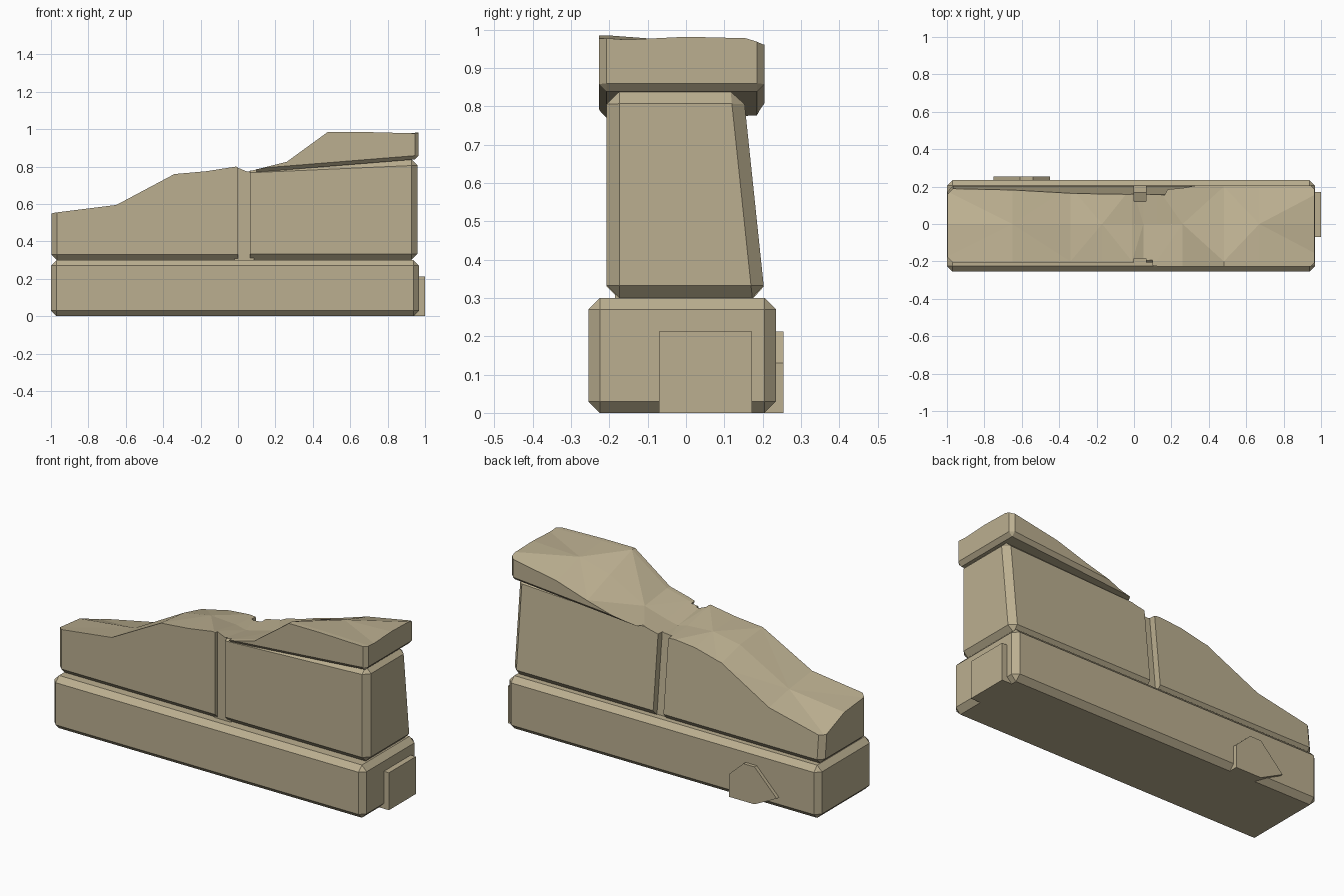
import bpy, bmesh
from mathutils import Vector

if "Cube" in bpy.data.objects:
    bpy.data.objects.remove(bpy.data.objects["Cube"])


def finish(name, bm):
    bmesh.ops.recalc_face_normals(bm, faces=bm.faces)
    mesh = bpy.data.meshes.new(name)
    bm.to_mesh(mesh)
    bm.free()
    obj = bpy.data.objects.new(name, mesh)
    bpy.context.collection.objects.link(obj)
    return obj


def block(name, x, y, z, bevel=0.0, keep=None, shape=None):
    """Box from ranges; shape moves corners, keep picks the chamfered edges."""
    bm = bmesh.new()
    bmesh.ops.create_cube(bm, size=1)
    for v in bm.verts:
        v.co = Vector([r[0] if c < 0 else r[1] for c, r in zip(v.co, (x, y, z))])
    edges = [e for e in bm.edges
             if keep is None or keep((e.verts[0].co + e.verts[1].co) / 2)]
    if shape:
        for v in bm.verts:
            v.co = shape(v.co.copy())
    if bevel:
        bmesh.ops.bevel(bm, geom=edges, offset=bevel, segments=1, affect='EDGES')
    return finish(name, bm)


def lean(co):
    # the rear face of the wall leans inwards with height
    if co.y > 0:
        co.y -= 0.105 * (co.z - 0.33)
    return co


def right_shape(co):
    if co.z > 0.6:
        co.z = 0.84 if co.x > 0.5 else 0.80
    return lean(co)


def cap_shape(co):
    if co.z < 0.9:
        co.z = 0.84 if co.x > 0.5 else 0.77
    return co


# Base course
block("base_course", (-1, 0.968), (-0.255, 0.235), (0, 0.3), 0.03)

# Patch stones on the right end and the rear of the base
block("end_patch", (0.9, 1.0), (-0.07, 0.172), (0, 0.213))
bm = bmesh.new()
outline = [(-0.45, 0), (-0.45, 0.13), (-0.54, 0.213), (-0.61, 0.213), (-0.75, 0.07), (-0.61, 0)]
face = bm.faces.new([bm.verts.new((x, 0.2, z)) for x, z in outline])
ext = bmesh.ops.extrude_face_region(bm, geom=[face])
for v in [g for g in ext["geom"] if isinstance(g, bmesh.types.BMVert)]:
    v.co.y = 0.255
finish("rear_patch", bm)

# Wall blocks with a recessed joint, and the sloping cap
left = block("left_wall_block", (-0.998, 0.0), (-0.207, 0.203), (0.3, 1.2), 0.03,
             lambda c: c.x < -0.01 and c.z < 1.19, lean)
right = block("right_wall_block", (0.065, 0.96), (-0.207, 0.203), (0.3, 0.82), 0.033,
              lambda c: c.x > 0.07, right_shape)
joint = block("wall_joint", (-0.02, 0.085), (-0.185, 0.165), (0.28, 1.2), 0, None, lean)
cap = block("cap_stone", (0.1, 0.966), (-0.227, 0.205), (0.8, 1.2), 0.02,
            lambda c: c.x > 0.11 and c.z < 1.19, cap_shape)

# Broken top surface: x, then heights at the front, middle and rear
stations = [
    (-1.05, 0.545, 0.525, 0.445),
    (-0.65, 0.595, 0.57, 0.53),
    (-0.34, 0.76, 0.74, 0.69),
    (-0.17, 0.775, 0.77, 0.73),
    (-0.01, 0.80, 0.76, 0.745),
    (0.05, 0.775, 0.745, 0.75),
    (0.12, 0.79, 0.76, 0.765),
    (0.26, 0.825, 0.80, 0.79),
    (0.48, 0.985, 0.92, 0.85),
    (0.67, 0.985, 0.97, 0.91),
    (1.05, 0.975, 0.985, 0.98),
]
columns = [(-0.3, 1), (-0.2, 1), (0.0, 2), (0.2, 3), (0.3, 3)]
bm = bmesh.new()
grid = [[bm.verts.new((s[0], y, s[i])) for y, i in columns] for s in stations]
for i in range(len(grid) - 1):
    for j in range(len(columns) - 1):
        a, b, c, d = grid[i][j], grid[i + 1][j], grid[i + 1][j + 1], grid[i][j + 1]
        tris = ((a, b, c), (a, c, d)) if (i + j) % 2 else ((a, b, d), (b, c, d))
        for t in tris:
            bm.faces.new(t)
ext = bmesh.ops.extrude_face_region(bm, geom=bm.faces[:])
for v in [g for g in ext["geom"] if isinstance(g, bmesh.types.BMVert)]:
    v.co.z = 1.5
cutter = finish("top_cutter", bm)
cutter.hide_render = True

for obj in (left, right, joint, cap):
    mod = obj.modifiers.new("broken_top", 'BOOLEAN')
    mod.operation = 'DIFFERENCE'
    mod.solver = 'EXACT'
    mod.object = cutter
    bpy.context.view_layer.objects.active = obj
    bpy.ops.object.modifier_apply(modifier=mod.name)
bpy.data.objects.remove(cutter)

# Sandstone colour
stone = bpy.data.materials.new("sandstone")
stone.diffuse_color = (0.50, 0.43, 0.28, 1)
stone.use_nodes = True
stone.node_tree.nodes["Principled BSDF"].inputs["Base Color"].default_value = stone.diffuse_color
for obj in bpy.context.collection.objects:
    obj.data.materials.clear()
    obj.data.materials.append(stone)
